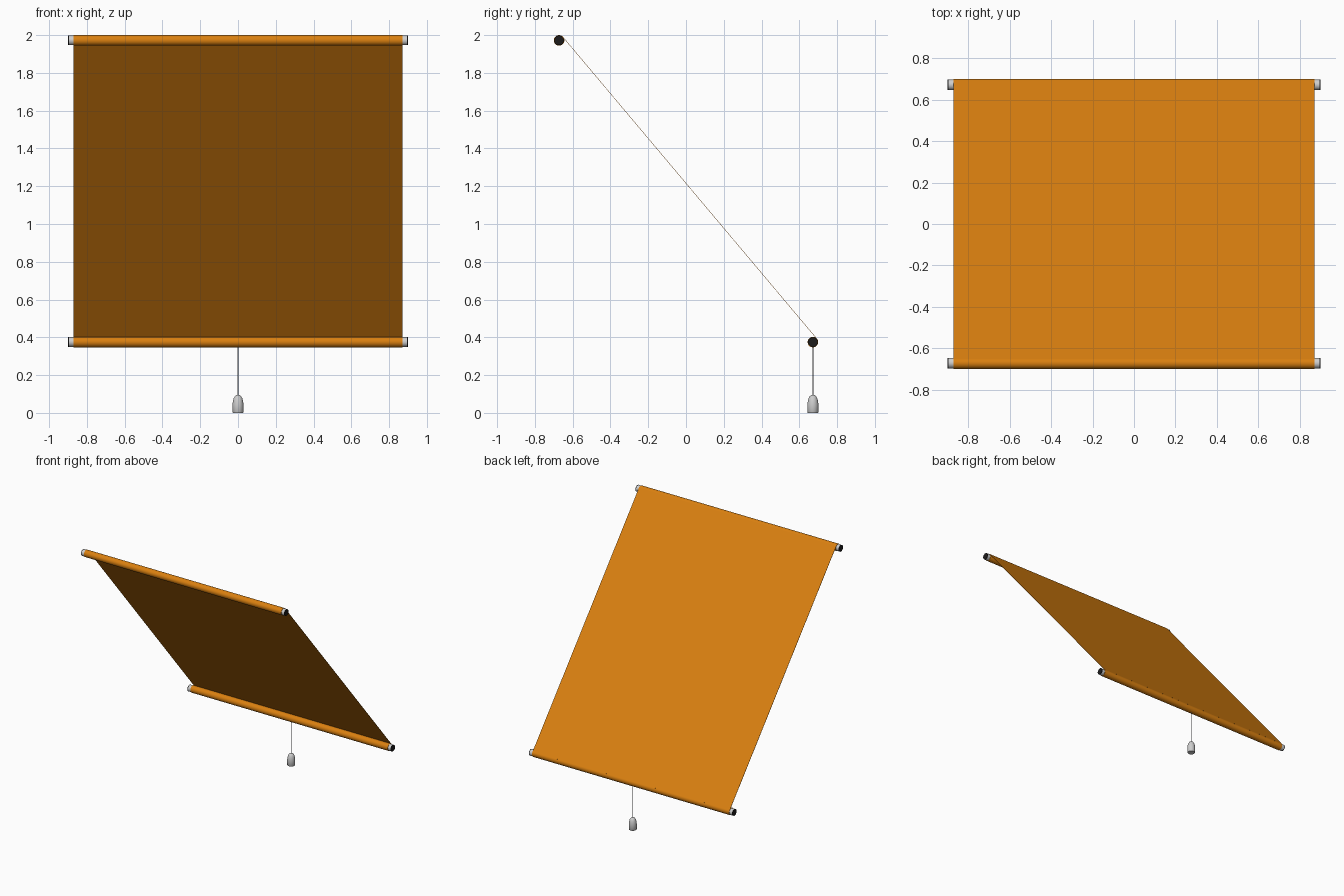
import bpy, bmesh, math
from mathutils import Vector, Matrix

if "Cube" in bpy.data.objects:
    bpy.data.objects.remove(bpy.data.objects["Cube"])


def material(name, rgb):
    m = bpy.data.materials.new(name)
    m.diffuse_color = (*rgb, 1)
    m.use_nodes = True
    m.node_tree.nodes["Principled BSDF"].inputs["Base Color"].default_value = m.diffuse_color
    return m


ORANGE = material("orange_fabric", (0.70, 0.215, 0.005))
GREY = material("light_grey_plastic", (0.62, 0.62, 0.62))
BLACK = material("black_end", (0.012, 0.011, 0.011))
CORD = material("cord_grey", (0.35, 0.35, 0.36))


def lathe(name, profile, mat, loc, axis="Z", segments=32):
    """Spin a (radius, height) profile about an axis."""
    bm = bmesh.new()
    rings = []
    for r, h in profile:
        rings.append([bm.verts.new((r * math.cos(a), r * math.sin(a), h))
                      for a in (2 * math.pi * i / segments for i in range(segments))])
    for low, high in zip(rings, rings[1:]):
        for i in range(segments):
            j = (i + 1) % segments
            bm.faces.new((low[i], low[j], high[j], high[i]))
    bm.faces.new(rings[0][::-1])
    bm.faces.new(rings[-1])
    if axis == "X":
        bm.transform(Matrix.Rotation(math.pi / 2, 4, "Y"))
    return finish(name, bm, mat, loc)


def finish(name, bm, mat, loc=(0, 0, 0)):
    bmesh.ops.recalc_face_normals(bm, faces=bm.faces)
    me = bpy.data.meshes.new(name)
    bm.to_mesh(me)
    bm.free()
    me.materials.append(mat)
    ob = bpy.data.objects.new(name, me)
    ob.location = loc
    bpy.context.collection.objects.link(ob)
    bpy.ops.object.select_all(action="DESELECT")
    ob.select_set(True)
    bpy.context.view_layer.objects.active = ob
    bpy.ops.object.shade_smooth_by_angle(angle=math.radians(35))
    return ob


R, HALF, END = 0.028, 0.872, 0.90
top = Vector((0, -0.672, 1.972))
bottom = Vector((0, 0.672, 0.375))

# Rollers with grey end caps and black end discs
for label, c in (("top", top), ("bottom", bottom)):
    lathe(label + "_roller", [(R, -HALF), (R, HALF)], ORANGE, c, "X")
    for side, s in (("left", -1), ("right", 1)):
        lathe(f"{label}_{side}_cap", [(0.0255, s * (HALF - 0.01)), (0.0255, s * (END - 0.005))],
              GREY, c, "X")
        lathe(f"{label}_{side}_end_disc", [(0.0255, s * (END - 0.005)), (0.0255, s * END)],
              BLACK, c, "X")

# Fabric sheet, tangent to the outer side of both rollers
d = (bottom - top).normalized()
n = Vector((0, -d.z, d.y))
bm = bmesh.new()
loops = []
for x in (-HALF, HALF):
    loops.append([bm.verts.new(p + n * o + Vector((x, 0, 0)))
                  for p, o in ((top, R), (bottom, R), (bottom, R - 0.002), (top, R - 0.002))])
a, b = loops
for i in range(4):
    j = (i + 1) % 4
    bm.faces.new((a[i], a[j], b[j], b[i]))
bm.faces.new(a)
bm.faces.new(b[::-1])
finish("fabric_sheet", bm, ORANGE)

# Pull cord and bullet-shaped weight
lathe("pull_cord", [(0.003, 0.085), (0.003, 0.36)], CORD, (0, 0.672, 0), segments=12)
lathe("pull_weight", [(0.027, 0), (0.029, 0.003), (0.029, 0.045), (0.027, 0.062),
                      (0.023, 0.077), (0.017, 0.088), (0.009, 0.094), (0.004, 0.095)],
      GREY, (0, 0.672, 0))
